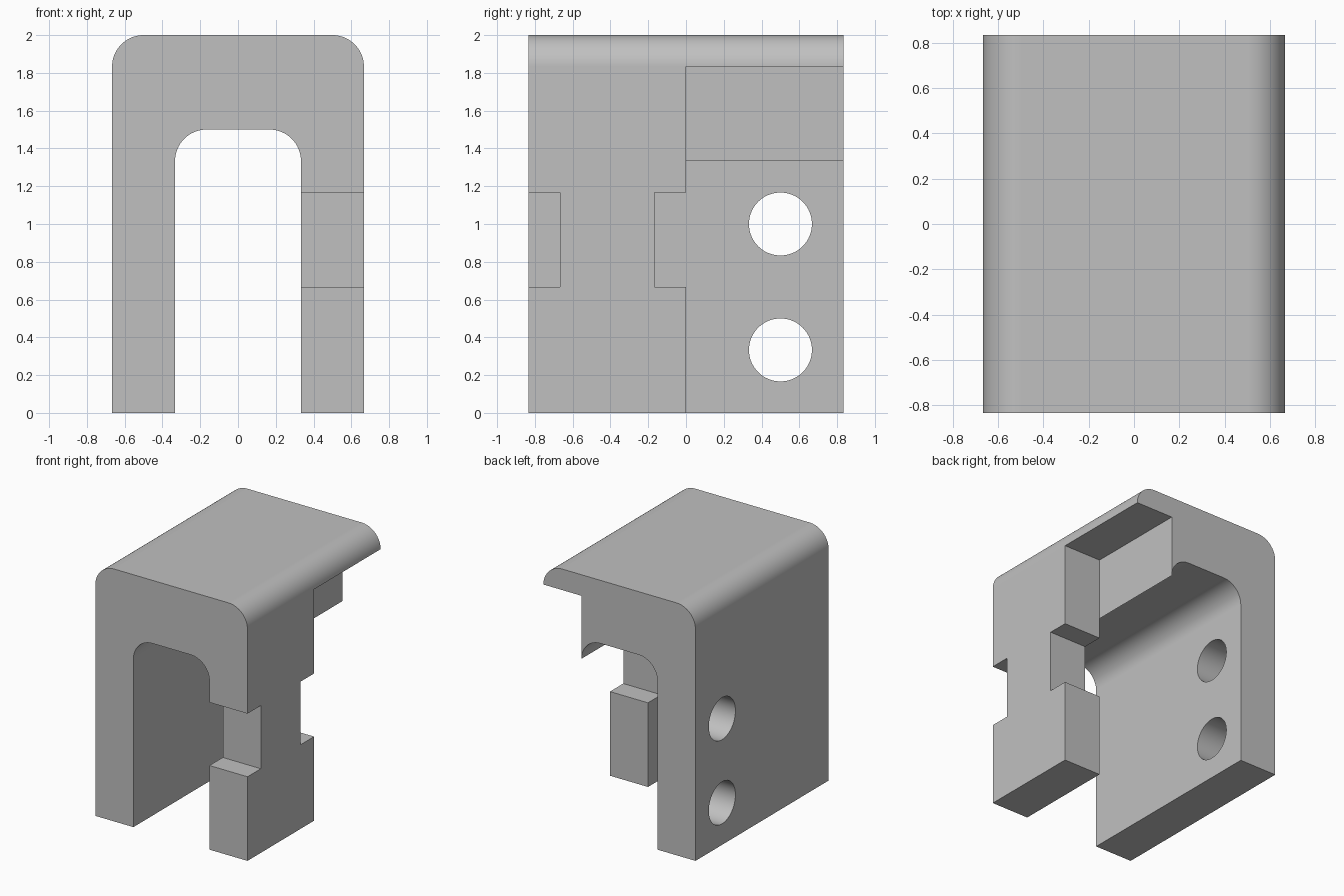
import bpy, bmesh, math
from mathutils import Matrix, Vector

U = 1 / 6          # design module: every dimension is a multiple of it

if "Cube" in bpy.data.objects:
    bpy.data.objects.remove(bpy.data.objects["Cube"], do_unlink=True)

grey = bpy.data.materials.new("plain grey")
grey.use_nodes = True
grey.diffuse_color = (0.53, 0.53, 0.53, 1)
grey.node_tree.nodes["Principled BSDF"].inputs["Base Color"].default_value = grey.diffuse_color


def add_object(name, bm):
    bmesh.ops.recalc_face_normals(bm, faces=bm.faces)
    mesh = bpy.data.meshes.new(name)
    bm.to_mesh(mesh)
    bm.free()
    mesh.materials.append(grey)
    obj = bpy.data.objects.new(name, mesh)
    bpy.context.collection.objects.link(obj)
    return obj


def extrude_profile(name, points, y0, y1):
    """Extrude an x-z outline, given in modules, from y0 to y1."""
    bm = bmesh.new()
    face = bm.faces.new([bm.verts.new((x * U, y0 * U, z * U)) for x, z in points])
    grown = bmesh.ops.extrude_face_region(bm, geom=[face])["geom"]
    verts = [v for v in grown if isinstance(v, bmesh.types.BMVert)]
    bmesh.ops.translate(bm, vec=Vector((0, (y1 - y0) * U, 0)), verts=verts)
    return add_object(name, bm)


def box(name, x0, x1, y0, y1, z0, z1):
    return extrude_profile(name, [(x0, z0), (x1, z0), (x1, z1), (x0, z1)], y0, y1)


def hole(name, y, z):
    bm = bmesh.new()
    place = Matrix.Translation(Vector((-3, y, z)) * U) @ Matrix.Rotation(math.pi / 2, 4, "Y")
    bmesh.ops.create_cone(bm, cap_ends=True, segments=64, radius1=U, radius2=U,
                          depth=3 * U, matrix=place)
    return add_object(name, bm)


def arch(half_width, top, radius=1, steps=16):
    """Right-to-left outline of an arch with two rounded shoulders."""
    right = [(half_width - radius + radius * math.cos(a), top - radius + radius * math.sin(a))
             for a in (i * math.pi / 2 / steps for i in range(steps + 1))]
    return [(half_width, 0)] + right + [(-x, z) for x, z in reversed(right)] + [(-half_width, 0)]


# Arch-shaped body with two legs
body = extrude_profile("bracket_body", arch(4, 12) + arch(2, 9)[::-1], -5, 5)

# Rear half of the left leg removed, edge notches, and holes in the right leg
cutters = [
    extrude_profile("leg_cutter", [(2, 11), (4.5, 11), (4.5, -1), (1.5, -1), (1.5, 8), (2, 8)], 0, 6),
    box("front_notch_cutter", 1.5, 4.5, -6, -4, 4, 7),
    box("rear_notch_cutter", 1.5, 4.5, -1, 1, 4, 7),
    hole("upper_hole_cutter", 3, 6),
    hole("lower_hole_cutter", 3, 2),
]

bpy.ops.object.select_all(action="DESELECT")
bpy.context.view_layer.objects.active = body
body.select_set(True)
for cutter in cutters:
    cutter.hide_render = True
    mod = body.modifiers.new(cutter.name, "BOOLEAN")
    mod.operation = "DIFFERENCE"
    mod.solver = "EXACT"
    mod.object = cutter
    bpy.ops.object.modifier_apply(modifier=mod.name)
    bpy.data.objects.remove(cutter, do_unlink=True)

# Smooth fillets and holes, crisp flat faces
bpy.ops.object.shade_smooth_by_angle(angle=math.radians(30))
body.modifiers.new("flat_face_normals", "WEIGHTED_NORMAL").keep_sharp = True
